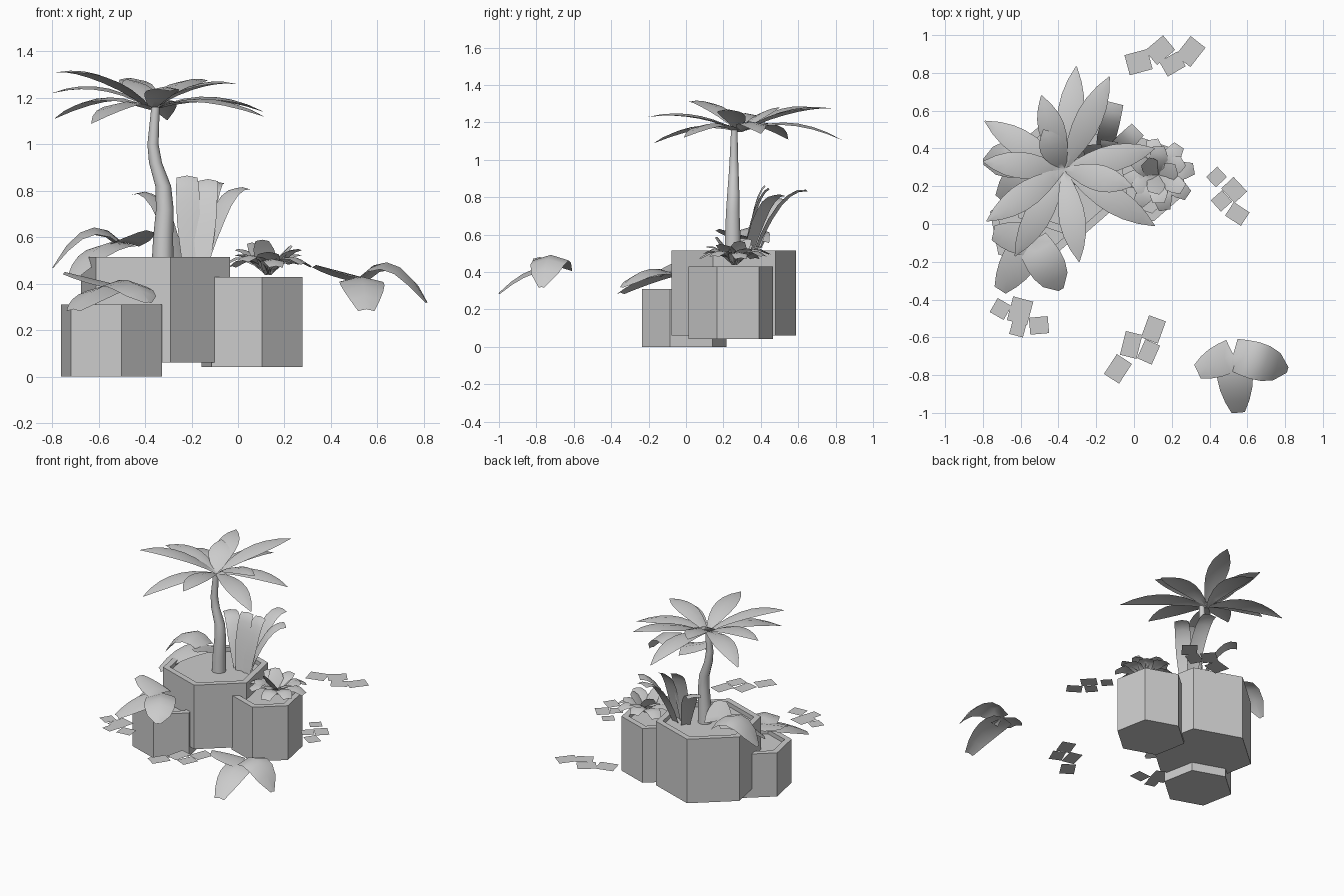
import bpy, bmesh
from math import sin, cos, radians, pi
from mathutils import Vector

if "Cube" in bpy.data.objects:
    bpy.data.objects.remove(bpy.data.objects["Cube"])


def finish(bm, name, smooth=None):
    bmesh.ops.remove_doubles(bm, verts=bm.verts, dist=0.0004)
    me = bpy.data.meshes.new(name)
    bm.to_mesh(me)
    bm.free()
    ob = bpy.data.objects.new(name, me)
    bpy.context.collection.objects.link(ob)
    if smooth:
        bpy.ops.object.select_all(action='DESELECT')
        ob.select_set(True)
        bpy.context.view_layer.objects.active = ob
        bpy.ops.object.shade_smooth_by_angle(angle=radians(smooth))
    return ob


def planter(name, x, y, r, z0, z1, rim=0.045, depth=0.03):
    """Hexagonal pot with a rim and sunken soil."""
    bm = bmesh.new()
    ang = [radians(41 + 60 * k) for k in range(6)]
    base = bm.faces.new([bm.verts.new((x + r * cos(a), y + r * sin(a), z0)) for a in ang])
    ext = bmesh.ops.extrude_face_region(bm, geom=[base], use_keep_orig=True)
    top = [f for f in ext['geom'] if isinstance(f, bmesh.types.BMFace)][0]
    bmesh.ops.translate(bm, verts=top.verts, vec=(0, 0, z1 - z0))
    bmesh.ops.inset_region(bm, faces=[top], thickness=rim)
    soil = bmesh.ops.extrude_discrete_faces(bm, faces=[top])['faces'][0]
    bmesh.ops.translate(bm, verts=soil.verts, vec=(0, 0, -depth))
    bmesh.ops.remove_doubles(bm, verts=bm.verts, dist=0.0004)
    bmesh.ops.recalc_face_normals(bm, faces=bm.faces)
    finish(bm, name)


def leaf(bm, base, tip, lift, widths, fold=0.2):
    """Arched single-sheet leaf, creased along its middle."""
    base, tip = Vector(base), Vector(tip)
    d = tip - base
    side = Vector((-d.y, d.x, 0)).normalized()
    n = len(widths) - 1
    rows = []
    for i, w in enumerate(widths):
        t = i / n
        p = base + d * t + Vector((0, 0, lift * 4 * t * (1 - t)))
        drop = Vector((0, 0, fold * w))
        rows.append([bm.verts.new(p - side * w / 2 - drop), bm.verts.new(p),
                     bm.verts.new(p + side * w / 2 - drop)])
    for a, b in zip(rows, rows[1:]):
        for j in range(2):
            bm.faces.new((a[j], b[j], b[j + 1], a[j + 1]))


def polar(c, az, length, dz):
    a = radians(az)
    return (c[0] + length * cos(a), c[1] + length * sin(a), c[2] + dz)


# hexagonal planters
planter("front_planter", -0.545, -0.01, 0.23, 0.0, 0.31)
planter("main_planter", -0.355, 0.255, 0.34, 0.06, 0.515)
planter("side_planter", 0.06, 0.24, 0.23, 0.042, 0.428)

# palm trunk
bm = bmesh.new()
rings = []
for x, y, z, r in [(-.325, .25, .48, .047), (-.322, .25, .6, .043), (-.315, .25, .72, .038),
                   (-.322, .253, .82, .034), (-.355, .255, .92, .028),
                   (-.366, .256, 1.0, .024), (-.355, .258, 1.16, .018)]:
    rings.append([bm.verts.new((x + r * cos(k * pi / 5), y + r * sin(k * pi / 5), z))
                  for k in range(10)])
for a, b in zip(rings, rings[1:]):
    for k in range(10):
        bm.faces.new((a[k], a[(k + 1) % 10], b[(k + 1) % 10], b[k]))
bm.faces.new(rings[-1])
bm.faces.new(rings[0][::-1])
finish(bm, "palm_trunk", 50)

# palm crown
bm = bmesh.new()
for x, y, z, lift in [(-.305, .835, 1.105, .07), (-.13, .78, 1.275, .05), (.11, -.01, 1.12, .06),
                      (.11, .40, 1.14, .06), (-.29, -.2, 1.23, .05), (-.63, -.17, 1.09, .06),
                      (-.78, .015, 1.31, .06), (-.79, .545, 1.11, .07), (-.49, .68, 1.28, .05),
                      (-.80, .33, 1.22, .06), (-.01, .20, 1.26, .05), (-.48, .50, 1.28, .03)]:
    leaf(bm, (-.37, .29, 1.15), (x, y, z), lift,
         [.02, .07, .11, .135, .14, .12, .075, .005], 0.1)
finish(bm, "palm_leaves", 60)

# tall strap leaves behind the trunk
bm = bmesh.new()
for b, t, lift in [((-.21, .32), (-.22, .42, .865), .08), ((-.17, .36), (-.10, .64, .84), .10),
                   ((-.15, .33), (.02, .50, .815), .09), ((-.25, .36), (-.43, .52, .79), .10),
                   ((-.15, .31), (-.13, .44, .85), .08)]:
    leaf(bm, (*b, .49), t, lift, [.06, .085, .10, .10, .10, .095, .09], 0.1)
finish(bm, "strap_leaves", 60)


# broad three-leaf plants
def broad_plant(name, c, az_long, az_front, az_short, lift=.11, drop=.11):
    bm = bmesh.new()
    leaf(bm, c, polar(c, az_long, .30, -drop), lift, [.17, .19, .20, .19, .15, .03], 0.15)
    leaf(bm, c, polar(c, az_front, .31, -drop - .03), lift * .4,
         [.16, .19, .19, .17, .13, .07], 0.12)
    leaf(bm, c, polar(c, az_short, .21, .05), 0, [.17, .17, .16, .13, .08], 0.12)
    finish(bm, name, 60)


broad_plant("loose_broad_leaves", (.525, -.69, .43), -16, -85, 206)
broad_plant("front_planter_leaves", (-.54, -.09, .40), 301, 237, 168, .05, .08)
broad_plant("main_planter_leaves", (-.50, .36, .58), 186, 228, 300)

# rosette in the side planter: three tiers of blunt leaves
bm = bmesh.new()
c = (.13, .26, .44)
for count, start, length, dz, lift in [(8, 10, .19, .035, .05), (6, 30, .15, .085, .03),
                                       (3, 15, .10, .125, .01)]:
    for k in range(count):
        leaf(bm, c, polar(c, start + 360 * k / count, length, dz + .012 * (k % 3)), lift,
             [.03, .08, .10, .09, .06], 0.1)
finish(bm, "rosette_plant", 60)

# flat loose tiles: x, y, width, depth, turn
tile_groups = {
    "front_left_tiles": [(-.706, -.45, .085, .085, -30), (-.603, -.46, .11, .13, -15),
                         (-.615, -.555, .075, .075, -15), (-.503, -.537, .1, .09, 5)],
    "front_tiles": [(-.015, -.64, .09, .13, -14), (-.085, -.767, .095, .125, -33),
                    (.103, -.558, .095, .125, -20), (.077, -.677, .085, .11, -24)],
    "right_tiles": [(.437, .249, .075, .08, -47), (.53, .18, .105, .09, -47),
                    (.463, .122, .08, .08, -48), (.547, .053, .1, .085, -33)],
    "back_tiles": [(.024, .857, .125, .11, 15), (.138, .92, .125, .1, 40),
                   (.204, .847, .11, .09, 30), (.299, .913, .13, .1, 52)],
}
for name, tiles in tile_groups.items():
    bm = bmesh.new()
    for x, y, w, h, turn in tiles:
        ca, sa = cos(radians(turn)), sin(radians(turn))
        bm.faces.new([bm.verts.new((x + (u * w * ca - v * h * sa) / 2,
                                    y + (u * w * sa + v * h * ca) / 2, .305))
                      for u, v in ((-1, -1), (1, -1), (1, 1), (-1, 1))])
    finish(bm, name)
